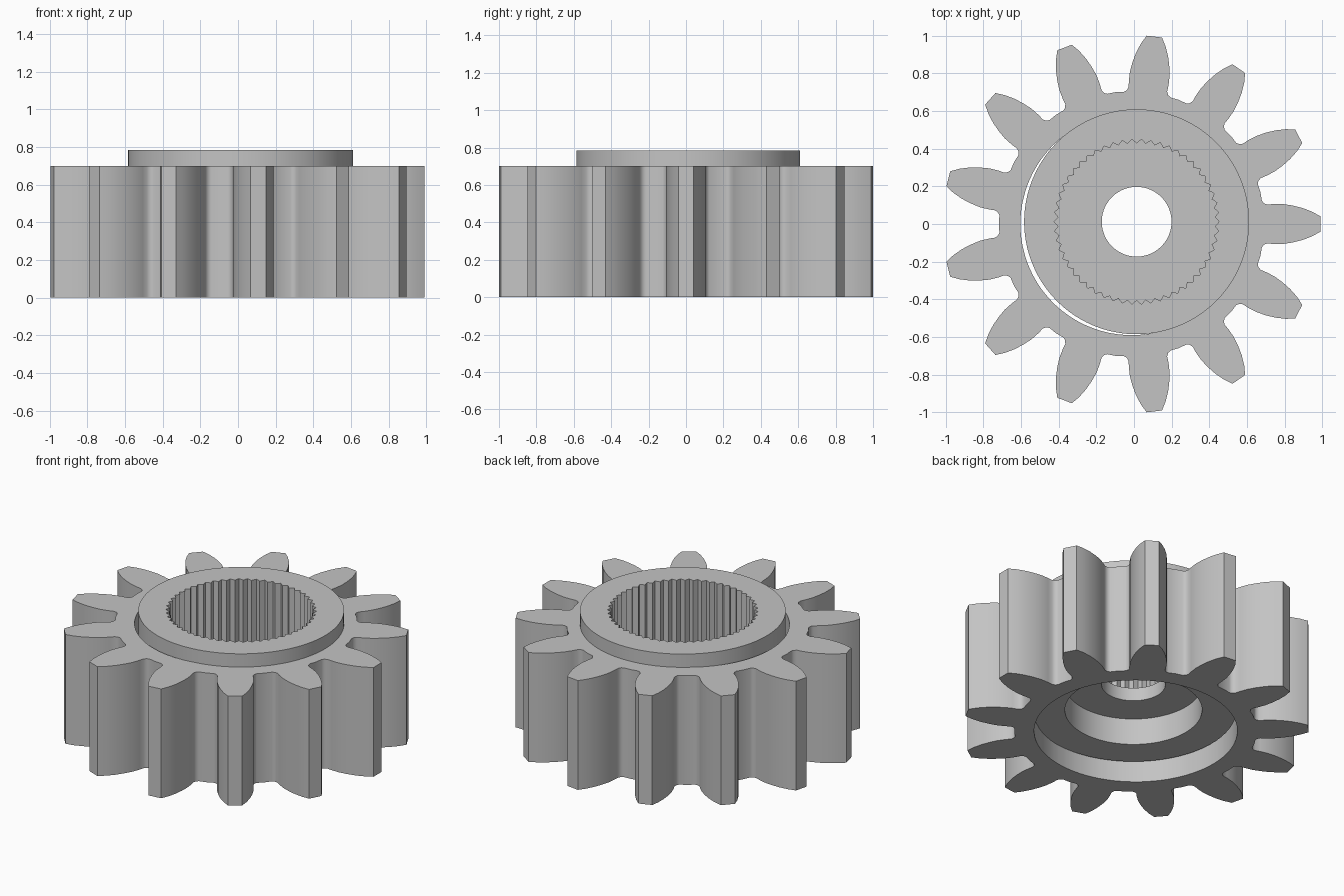
import bpy, bmesh, math

if "Cube" in bpy.data.objects:
    bpy.data.objects.remove(bpy.data.objects["Cube"])

steel = bpy.data.materials.new("steel_grey")
steel.diffuse_color = (0.55, 0.55, 0.55, 1)
steel.use_nodes = True
steel.node_tree.nodes["Principled BSDF"].inputs["Base Color"].default_value = steel.diffuse_color


def ring_solid(name, rings, centre):
    """Close a chain of equal-length point loops into a solid ring."""
    bm = bmesh.new()
    loops = [[bm.verts.new((x + centre[0], y + centre[1], z)) for x, y in pts]
             for pts, z in rings]
    n = len(loops[0])
    for a, b in zip(loops, loops[1:] + loops[:1]):
        for i in range(n):
            j = (i + 1) % n
            bm.faces.new((a[i], a[j], b[j], b[i]))
    bmesh.ops.recalc_face_normals(bm, faces=bm.faces)
    mesh = bpy.data.meshes.new(name)
    bm.to_mesh(mesh)
    bm.free()
    mesh.materials.append(steel)
    obj = bpy.data.objects.new(name, mesh)
    bpy.context.collection.objects.link(obj)
    bpy.ops.object.select_all(action='DESELECT')
    bpy.context.view_layer.objects.active = obj
    obj.select_set(True)
    bpy.ops.object.shade_smooth_by_angle(angle=math.radians(30))
    return obj


def polar(r, a):
    return (r * math.cos(a), r * math.sin(a))


# Toothed rim: half tooth as (radius, half width), mirrored and repeated
TEETH = 13
half = [(1.003, 0.041), (0.96, 0.066), (0.91, 0.086), (0.86, 0.099),
        (0.81, 0.107), (0.76, 0.107), (0.728, 0.104), (0.711, 0.112),
        (0.703, 0.126)]
flank = [(r, math.atan2(w, r)) for r, w in half]
tooth = [(r, -a) for r, a in reversed(flank)] + flank + [(0.705, math.pi / TEETH)]
outline, bore = [], []
for t in range(TEETH):
    for r, a in tooth:
        ang = a + t * math.tau / TEETH
        outline.append(polar(r, ang))
        bore.append(polar(0.59, ang))
ring_solid("toothed_rim",
           [(outline, 0), (outline, 0.70), (bore, 0.70), (bore, 0)],
           (-0.013, 0))

# Hub sleeve: splined upper bore, web with a centre hole, plain lower bore
SPLINES, STEPS = 54, 4
SEG = SPLINES * STEPS


def circle(r, wave=0):
    return [polar(r + wave * math.cos(math.tau * i / STEPS), math.tau * i / SEG)
            for i in range(SEG)]


outer, spline = circle(0.597), circle(0.427, 0.011)
hole, lower = circle(0.185), circle(0.398)
ring_solid("splined_hub",
           [(outer, 0.125), (outer, 0.785), (spline, 0.785), (spline, 0.38),
            (hole, 0.38), (hole, 0.295), (lower, 0.295), (lower, 0.125)],
           (0.014, 0.012))
